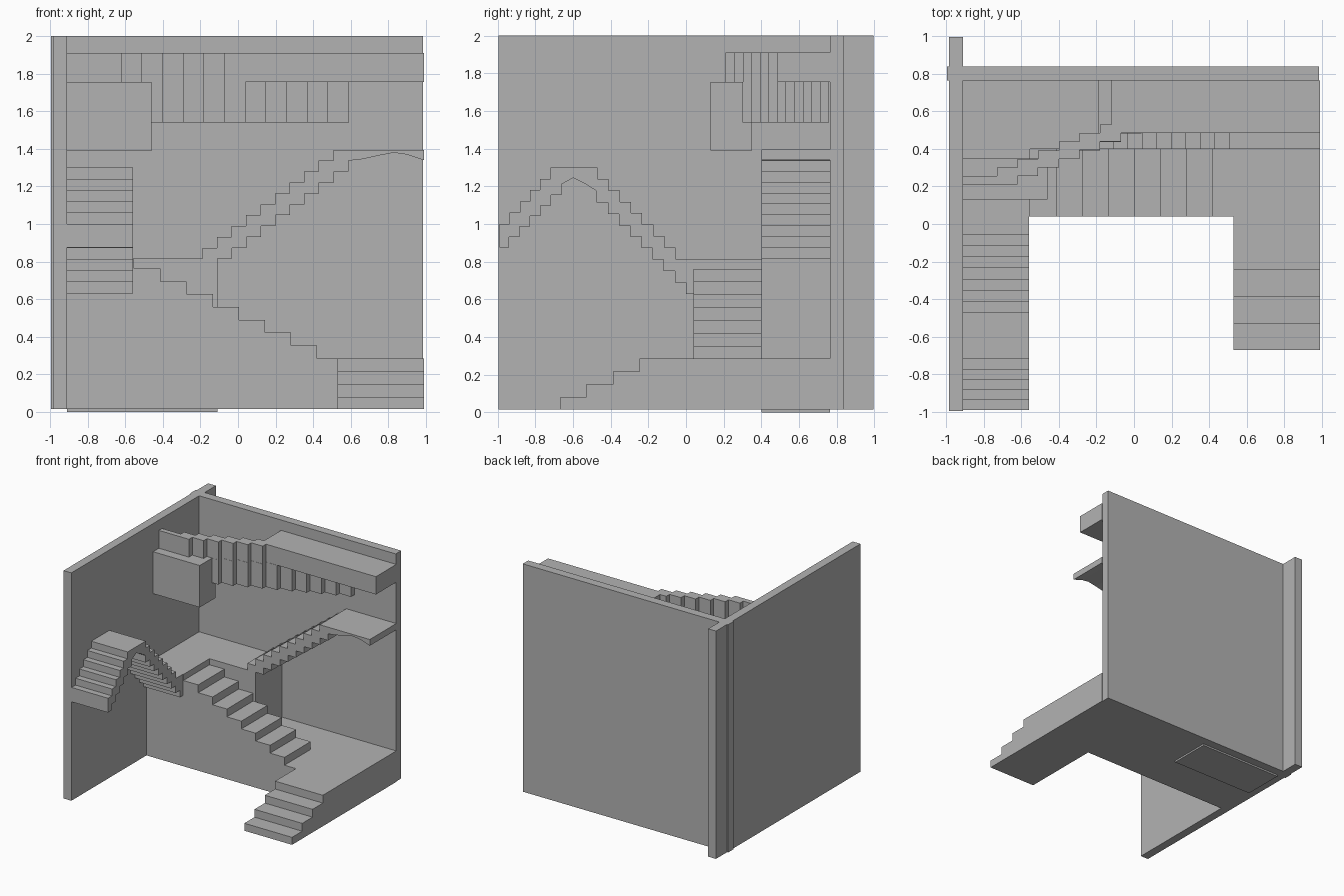
import bpy
import bmesh
from mathutils import Vector

cube = bpy.data.objects.get("Cube")
if cube:
    bpy.data.objects.remove(cube, do_unlink=True)

stone = bpy.data.materials.new("plain_grey")
stone.use_nodes = True
GREY = (0.45, 0.45, 0.45, 1)
stone.diffuse_color = GREY
stone.node_tree.nodes["Principled BSDF"].inputs["Base Color"].default_value = GREY


def prism(name, profile, axis, lo, hi):
    """Extrude a 2D profile along one axis; the profile lies in the other two."""
    bm = bmesh.new()
    verts = []
    for a, b in profile:
        co = [a, b]
        co.insert(axis, lo)
        verts.append(bm.verts.new(co))
    face = bm.faces.new(verts)
    ext = bmesh.ops.extrude_face_region(bm, geom=[face])
    move = Vector((0, 0, 0))
    move[axis] = hi - lo
    moved = [g for g in ext["geom"] if isinstance(g, bmesh.types.BMVert)]
    bmesh.ops.translate(bm, vec=move, verts=moved)
    bmesh.ops.recalc_face_normals(bm, faces=bm.faces)
    mesh = bpy.data.meshes.new(name)
    bm.to_mesh(mesh)
    bm.free()
    mesh.materials.append(stone)
    obj = bpy.data.objects.new(name, mesh)
    bpy.context.collection.objects.link(obj)
    return obj


def box(name, x0, x1, y0, y1, z0, z1):
    return prism(name, [(x0, y0), (x1, y0), (x1, y1), (x0, y1)], 2, z0, z1)


def steps(a, b, run, rise, count):
    """Zigzag of risers: each riser at a + i*run, climbing by rise."""
    pts = []
    for i in range(count):
        pts += [(a + i * run, b + i * rise), (a + i * run, b + (i + 1) * rise)]
    return pts


X, Y, Z = 0, 1, 2
LEFT, RIGHT, BACK, BASE = -0.91, 0.99, 0.765, 0.015

# Walls
box("side_wall", -0.985, LEFT, -0.995, 0.995, BASE, 2)
box("back_wall", -0.995, 0.985, BACK, 0.84, BASE, 2)

# Ground level: floor, entry steps and the main solid staircase
box("floor", -0.11, RIGHT, 0.4, BACK, BASE, 0.285)
prism("entry_steps",
      [(0.04, BASE), (-0.67, BASE)] + steps(-0.67, 0.08, 0.142, 0.0683, 4)[1:1]
      + [(-0.67, 0.08)] + steps(-0.53, 0.08, 0.142, 0.0683, 3) + [(0.04, 0.285)],
      X, 0.53, RIGHT)
prism("main_stairs",
      [(RIGHT, BASE), (RIGHT, 0.285)] + steps(0.42, 0.285, -0.1386, 0.0682, 7)
      + [(-0.555, 0.762), (-0.555, 0.815), (LEFT, 0.815), (LEFT, BASE)],
      Y, 0.04, 0.4)

# Middle landing block and the floating stairs to the right
box("landing_block", LEFT, -0.11, 0.4, BACK, 0, 0.815)
underside = [(-0.11, 0.815)] + steps(-0.0325, 0.815, 0.0775, 0.058, 9)
arch = [(0.66, 1.345), (0.75, 1.365), (0.83, 1.38), (0.9, 1.37), (RIGHT, 1.34)]
prism("upper_stairs",
      steps(-0.19, 0.815, 0.0775, 0.058, 10) + [(RIGHT, 1.395)]
      + (underside + arch)[::-1],
      Y, 0.4, BACK)

# Arched stairs along the side wall
prism("arched_stairs",
      [(0.04, 0.815)] + steps(-0.055, 0.815, -0.0593, 0.0606, 8)
      + steps(-0.72, 1.3, -0.054, -0.06, 5)
      + [(-0.99, 1.0), (-0.99, 0.875)] + steps(-0.94, 0.875, 0.056, 0.056, 6)
      + [(-0.6, 1.245), (-0.53, 1.21)]
      + steps(-0.4744, 1.175, 0.0593, -0.0606, 9) + [(0.04, 0.63)],
      X, LEFT, -0.56)

# Sideways stairs near the top: upright zigzag walls
box("hanging_block", LEFT, -0.46, 0.13, 0.35, 1.39, 1.755)
prism("sideways_stairs_top",
      [(LEFT, 0.21)] + steps(-0.62, 0.21, 0.11, 0.0458, 6)
      + [(RIGHT, 0.485), (RIGHT, BACK), (-0.12, BACK), (-0.12, 0.53)]
      + steps(-0.73, 0.255, 0.11, 0.0458, 6)[::-1] + [(LEFT, 0.255)],
      Z, 1.755, 1.91)
prism("sideways_stairs_bottom",
      [(-0.46, 0.3)] + steps(-0.4, 0.3, 0.11, 0.0458, 10)
      + steps(-0.4, 0.39, 0.11, 0.0458, 8)[::-1] + [(-0.46, 0.39)],
      Z, 1.54, 1.755)
